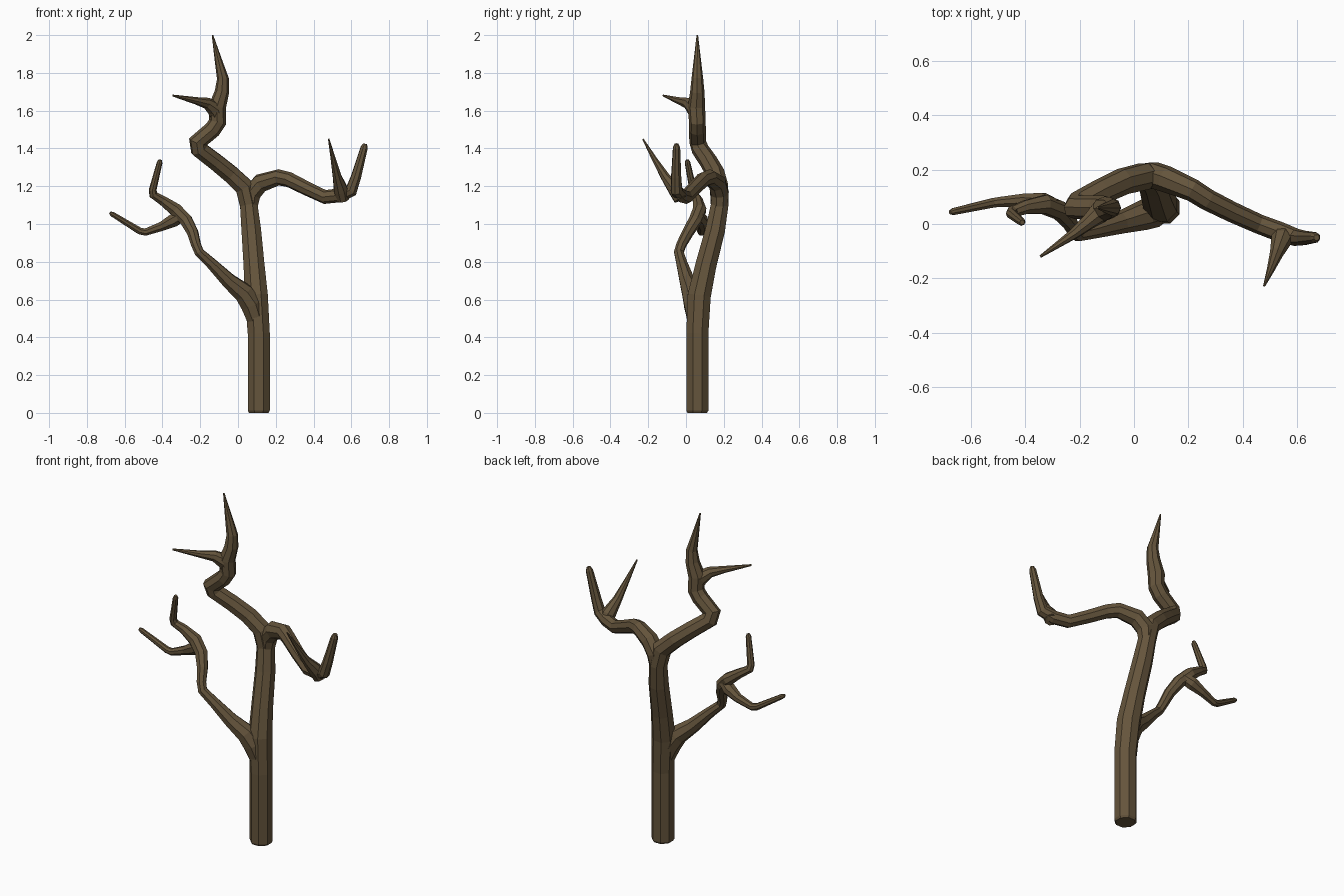
import bpy, bmesh, math
from mathutils import Vector

SIDES = 8
bark = bpy.data.materials.new("bark")
bark.diffuse_color = (0.13, 0.09, 0.045, 1)


def limb(name, path):
    """Eight-sided tapered tube through (x, y, z, radius) points."""
    pts = [Vector(p[:3]) for p in path]
    segs = [(b - a).normalized() for a, b in zip(pts, pts[1:])]
    bm = bmesh.new()
    rings, u, last = [], None, None
    for i, p in enumerate(pts):
        d1, d2 = segs[max(i - 1, 0)], segs[min(i, len(segs) - 1)]
        t = (d1 + d2).normalized()
        if u is None:
            ref = Vector((0, 1, 0)) if abs(t.y) < 0.9 else Vector((1, 0, 0))
            u = (ref - t * ref.dot(t)).normalized()
        else:
            u = last.rotation_difference(t) @ u
            u = (u - t * u.dot(t)).normalized()
        last = t
        w = t.cross(u)
        bend = (d2 - d1).normalized()
        miter = min(1 / max(d1.dot(t), 0.1), 1.2) - 1
        ring = []
        for k in range(SIDES):
            a = 2 * math.pi * (k + 0.5) / SIDES
            v = (u * math.cos(a) + w * math.sin(a)) * path[i][3]
            v += bend * v.dot(bend) * miter
            ring.append(bm.verts.new(p + v))
        rings.append(ring)
    for a, b in zip(rings, rings[1:]):
        for k in range(SIDES):
            n = (k + 1) % SIDES
            bm.faces.new((a[k], a[n], b[n], b[k]))
    bm.faces.new(rings[0][::-1])
    bm.faces.new(rings[-1])
    bmesh.ops.recalc_face_normals(bm, faces=bm.faces)
    me = bpy.data.meshes.new(name)
    bm.to_mesh(me)
    bm.free()
    me.materials.append(bark)
    ob = bpy.data.objects.new(name, me)
    bpy.context.collection.objects.link(ob)
    return ob


# Trunk, continuing into the crooked top limb and its spike
limb("trunk_and_top", [
    (.11, .06, 0, .056), (.11, .06, .012, .063), (.11, .06, .42, .063),
    (.097, .07, .62, .066), (.085, .105, .78, .06), (.07, .155, .97, .056),
    (.057, .178, 1.1, .05), (.035, .175, 1.195, .052), (-.04, .157, 1.265, .05),
    (-.12, .12, 1.33, .048), (-.205, .075, 1.395, .046), (-.212, .062, 1.435, .044),
    (-.135, .06, 1.5, .045), (-.108, .06, 1.54, .044), (-.11, .055, 1.62, .046),
    (-.085, .06, 1.7, .038), (-.08, .06, 1.77, .031), (-.107, .06, 1.88, .018),
    (-.135, .06, 2.0, .004)])

# Side spike of the top limb
limb("top_spike", [
    (-.105, .06, 1.56, .036), (-.125, .045, 1.61, .042), (-.165, .01, 1.64, .03),
    (-.22, -.035, 1.652, .02), (-.345, -.12, 1.68, .005)])

# Right limb with its upturned end
limb("right_limb", [
    (.06, .178, 1.07, .042), (.072, .18, 1.16, .05), (.12, .165, 1.217, .049),
    (.215, .125, 1.247, .042), (.27, .09, 1.235, .04), (.36, .045, 1.19, .038),
    (.46, .0, 1.143, .036), (.54, -.03, 1.152, .037), (.6, -.05, 1.178, .032),
    (.625, -.052, 1.25, .028), (.668, -.05, 1.405, .02), (.673, -.05, 1.425, .011)])

# Spike rising from the right limb
limb("right_spike", [
    (.555, -.03, 1.13, .036), (.545, -.055, 1.18, .04), (.525, -.11, 1.25, .025),
    (.505, -.165, 1.34, .015), (.48, -.228, 1.45, .004)])

# Left branch, arcing up to an upright twig
limb("left_branch", [
    (.105, .06, .47, .05), (.07, .045, .575, .06), (.03, .03, .635, .055),
    (-.05, .005, .7, .042), (-.14, -.022, .79, .031), (-.205, -.038, .85, .026),
    (-.222, -.025, .89, .027), (-.24, .01, .955, .031), (-.275, .05, 1.02, .036),
    (-.33, .072, 1.075, .037), (-.4, .062, 1.125, .027), (-.448, .045, 1.155, .022),
    (-.452, .038, 1.18, .02), (-.415, .008, 1.325, .015), (-.412, .006, 1.34, .009)])

# Outward twig of the left branch
limb("left_twig", [
    (-.29, .06, 1.05, .032), (-.34, .08, 1.02, .038), (-.405, .088, .987, .026),
    (-.49, .082, .957, .02), (-.52, .078, .963, .019), (-.665, .046, 1.052, .014),
    (-.678, .043, 1.06, .008)])
